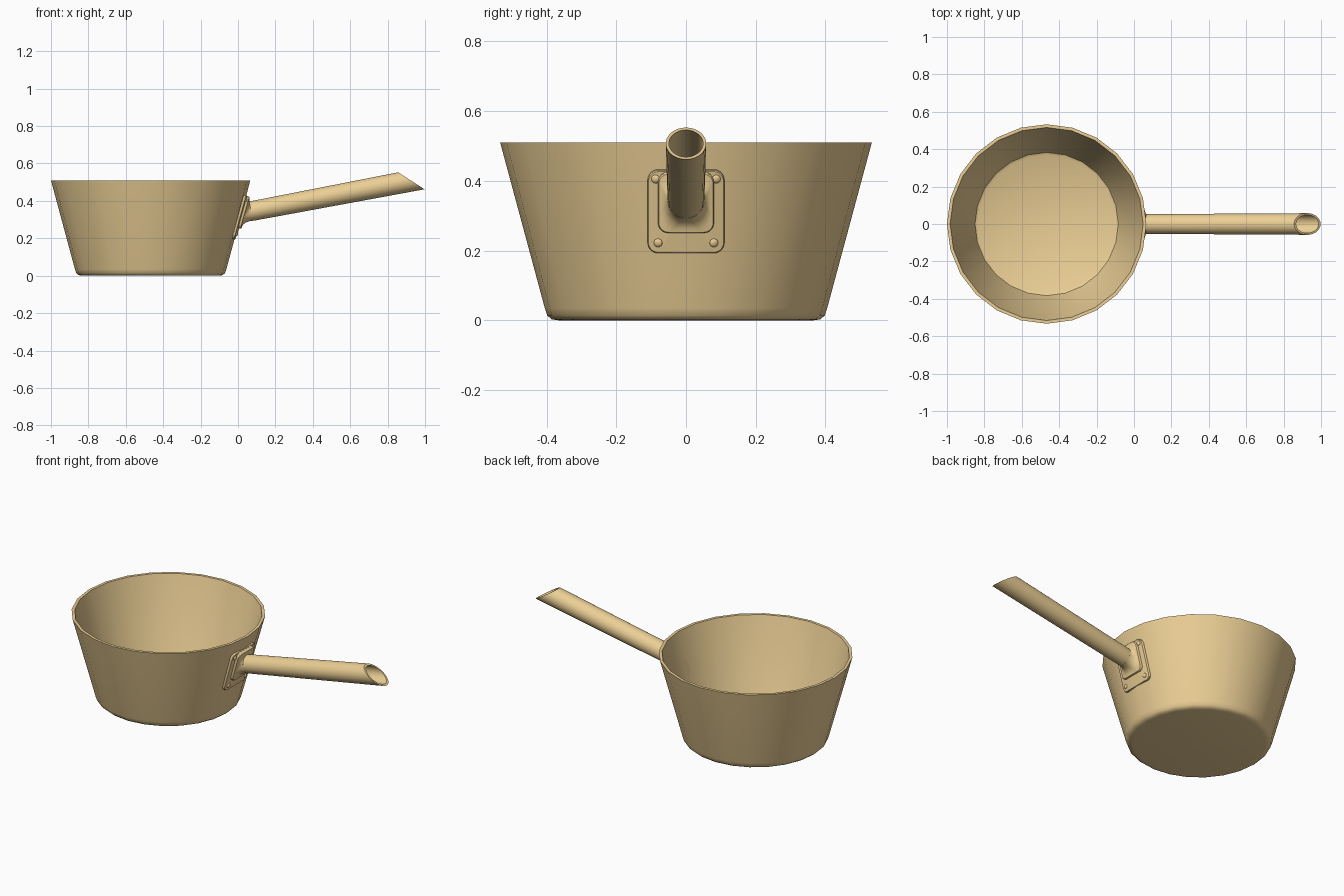
import bpy, bmesh, math
from mathutils import Vector

if "Cube" in bpy.data.objects:
    bpy.data.objects.remove(bpy.data.objects["Cube"])

CX = -0.467                      # pot axis
TILT = math.atan2(0.1615, 0.852)  # handle slope
START = Vector((0.07, 0, 0.345))
AXIS = Vector((math.cos(TILT), 0, math.sin(TILT)))
UP = Vector((-math.sin(TILT), 0, math.cos(TILT)))
SIDE = Vector((0, 1, 0))


def loft(name, rings, cap_start=True, cap_end=True):
    """Skin a list of closed rings with equal point counts."""
    bm = bmesh.new()
    loops = [[bm.verts.new(p) for p in r] for r in rings]
    n = len(loops[0])
    for a, b in zip(loops, loops[1:]):
        for i in range(n):
            j = (i + 1) % n
            bm.faces.new((a[i], a[j], b[j], b[i]))
    if cap_start:
        bm.faces.new(loops[0][::-1])
    if cap_end:
        bm.faces.new(loops[-1])
    bmesh.ops.recalc_face_normals(bm, faces=bm.faces)
    me = bpy.data.meshes.new(name)
    bm.to_mesh(me)
    bm.free()
    ob = bpy.data.objects.new(name, me)
    bpy.context.collection.objects.link(ob)
    smooth(ob)
    return ob


def smooth(ob):
    bpy.ops.object.select_all(action='DESELECT')
    ob.select_set(True)
    bpy.context.view_layer.objects.active = ob
    bpy.ops.object.shade_smooth_by_angle(angle=math.radians(35))


def on_wall(y, z, off):
    """Point on the pot's outer wall, pushed outwards by off."""
    r = 0.405 + (z - 0.035) * (0.533 - 0.405) / (0.51 - 0.035)
    return Vector((CX + math.sqrt(r * r - y * y) + off, y, z - off * 0.27))


def outline(half_w, z0, z1, r, scale=1.0):
    """Rounded rectangle as (y, z) points, 8 per corner."""
    zc, half_h = (z0 + z1) / 2, (z1 - z0) / 2
    pts = []
    for q, (sy, sz) in enumerate(((1, 1), (-1, 1), (-1, -1), (1, -1))):
        for k in range(8):
            a = math.radians(q * 90 + k * 90 / 7)
            pts.append((scale * (sy * (half_w - r) + r * math.cos(a)),
                        zc + scale * (sz * (half_h - r) + r * math.sin(a))))
    return pts


def patch(shape, scale, off):
    return [on_wall(y, z, off) for y, z in outline(*shape, scale)]


def tube_ring(r, t=None, n=32):
    """Ring round the handle axis; t=None lands on the slanted end cut."""
    pts = []
    for i in range(n):
        a = 2 * math.pi * (i + 0.5) / n
        p = START + SIDE * r * math.cos(a) + UP * r * math.sin(a)
        if t is None:
            normal = Vector((0.092, 0, 0.143))
            d = (Vector((0.856, 0, 0.553)) - p).dot(normal) / AXIS.dot(normal)
        else:
            d = t
        pts.append(p + AXIS * d)
    return pts


# Pot: hollow tapered lathe with 24 sides
profile = [(0.365, 0), (0.385, 0.003), (0.398, 0.014), (0.405, 0.035),
           (0.533, 0.51), (0.516, 0.51), (0.391, 0.045), (0.383, 0.028),
           (0.368, 0.02)]
loft("pot", [[(CX + r * math.cos(i * math.pi / 12), r * math.sin(i * math.pi / 12), z)
              for i in range(24)] for r, z in profile])

# Mounting plate hugging the wall
plate = (0.11, 0.195, 0.432, 0.03)
loft("mounting_plate", [patch(plate, s, o) for s, o in
                        ((1, -0.006), (1, 0.007), (0.98, 0.01),
                         (0.7, 0.01), (0.4, 0.01), (0.1, 0.01))])

# Socket flaring from a rounded square into the handle
socket = (0.08, 0.256, 0.428, 0.028)
base = patch(socket, 0.97, 0.022)
neck = tube_ring(0.053, 0.0)
rings = [patch(socket, 1, 0.004), patch(socket, 1, 0.018), base]
for u, v in ((0.3, 0.08), (0.6, 0.22), (0.82, 0.45), (0.95, 0.72), (1, 1)):
    ring = []
    for b, c in zip(base, neck):
        # u blends the cross-section, v the distance outwards
        ring.append(Vector((b.x + (c.x - b.x) * v,
                            b.y + (c.y - b.y) * u,
                            b.z + (c.z - b.z) * u)))
    rings.append(ring)
loft("handle_socket", rings)

# Hollow handle with slanted open end
loft("handle", [tube_ring(0.052, -0.01), tube_ring(0.053, 0.01), tube_ring(0.058),
                tube_ring(0.049), tube_ring(0.044, 0.03)])

# Rivets
for side in (-1, 1):
    for y, z, level in ((0.087, 0.408, "upper"), (0.08, 0.225, "lower")):
        bpy.ops.mesh.primitive_uv_sphere_add(segments=16, ring_count=8, radius=0.0125,
                                             location=on_wall(side * y, z, 0.01))
        rivet = bpy.context.object
        rivet.name = f"rivet_{level}_{'left' if side < 0 else 'right'}"
        rivet.scale = (0.6, 1, 1)
        rivet.rotation_euler = (0, math.radians(15), side * 0.17)
        smooth(rivet)

# Warm brass colour on every part
mat = bpy.data.materials.new("brass")
mat.diffuse_color = (0.83, 0.62, 0.30, 1)
mat.use_nodes = True
mat.node_tree.nodes["Principled BSDF"].inputs["Base Color"].default_value = mat.diffuse_color
for ob in bpy.data.objects:
    ob.data.materials.append(mat)
